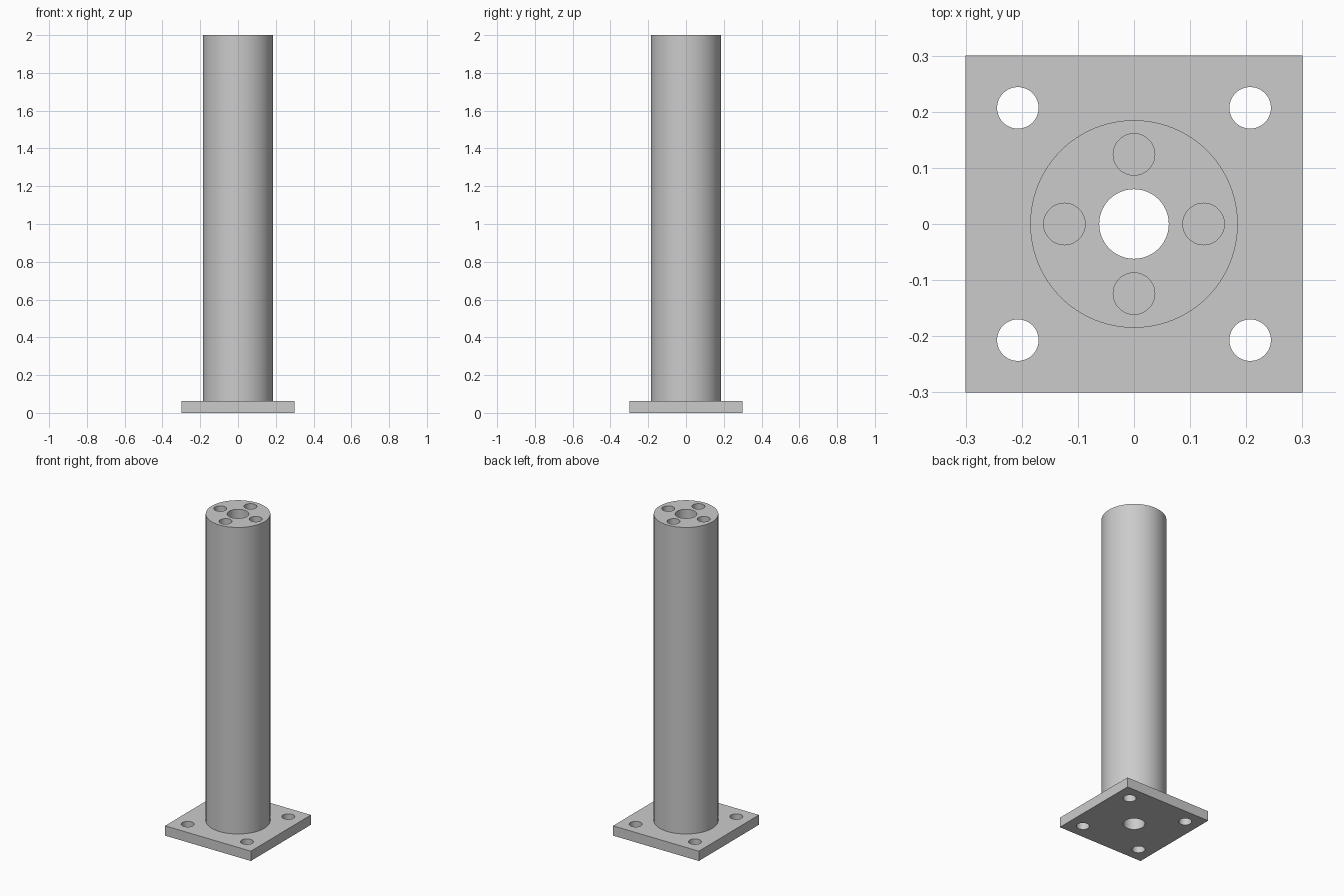
import bpy, math

if "Cube" in bpy.data.objects:
    bpy.data.objects.remove(bpy.data.objects["Cube"])

SEG = 96
PLATE_TOP = 0.062
HEIGHT = 2.0

grey = bpy.data.materials.new("light grey metal")
grey.diffuse_color = (0.6, 0.6, 0.6, 1)
grey.use_nodes = True
grey.node_tree.nodes["Principled BSDF"].inputs["Base Color"].default_value = grey.diffuse_color


def cylinder(name, r, z0, z1, x=0, y=0):
    bpy.ops.mesh.primitive_cylinder_add(vertices=SEG, radius=r, depth=z1 - z0,
                                        location=(x, y, (z0 + z1) / 2))
    ob = bpy.context.object
    ob.name = name
    ob.data.materials.append(grey)
    return ob


def boolean(target, tool, operation):
    mod = target.modifiers.new(operation.lower(), 'BOOLEAN')
    mod.operation = operation
    mod.solver = 'EXACT'
    mod.object = tool
    bpy.context.view_layer.objects.active = target
    bpy.ops.object.modifier_apply(modifier=mod.name)
    bpy.data.objects.remove(tool)


# Square base plate
bpy.ops.mesh.primitive_cube_add(size=1, location=(0, 0, PLATE_TOP / 2))
post = bpy.context.object
post.name = "flanged_post"
post.scale = (0.6, 0.6, PLATE_TOP)
bpy.ops.object.transform_apply(location=True, rotation=False, scale=True)
post.data.materials.append(grey)

# Round column fused to the plate
boolean(post, cylinder("column", 0.185, PLATE_TOP / 2, HEIGHT), 'UNION')

# Bore right through the middle
boolean(post, cylinder("bore", 0.062, -0.1, HEIGHT + 0.1), 'DIFFERENCE')

for i in range(4):
    # Bolt holes in the plate corners
    a = math.radians(45 + 90 * i)
    r = 0.207 * math.sqrt(2)
    boolean(post, cylinder("bolt_hole", 0.037, -0.1, 0.2,
                           r * math.cos(a), r * math.sin(a)), 'DIFFERENCE')
    # Blind holes in the column top
    b = math.radians(90 * i)
    boolean(post, cylinder("blind_hole", 0.037, HEIGHT - 0.25, HEIGHT + 0.1,
                           0.124 * math.cos(b), 0.124 * math.sin(b)), 'DIFFERENCE')

# Smooth round walls, crisp edges
bpy.ops.object.select_all(action='DESELECT')
post.select_set(True)
bpy.context.view_layer.objects.active = post
bpy.ops.object.shade_smooth_by_angle(angle=math.radians(30))
